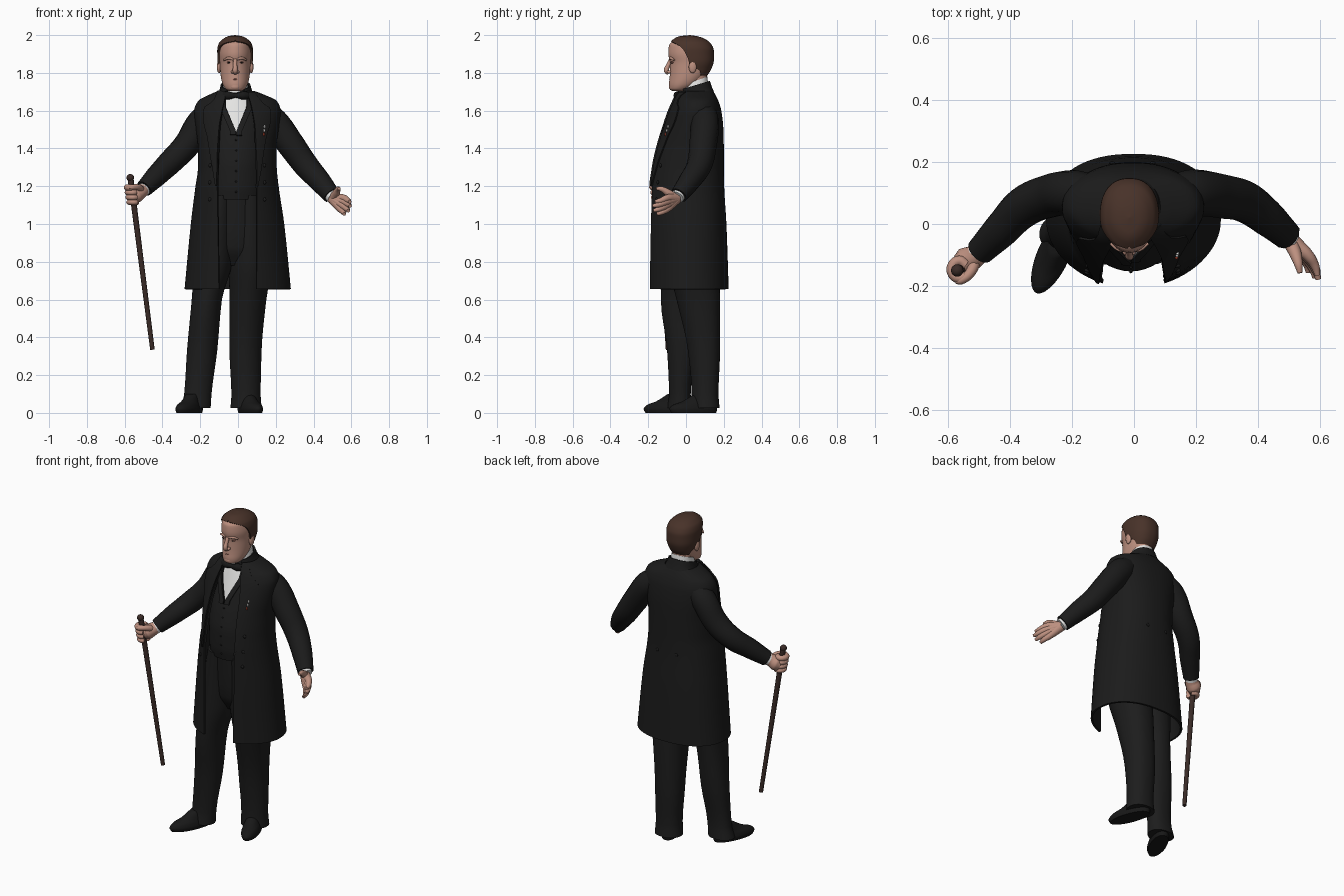
import bpy
from math import sin, cos, pi, asin, copysign, radians
from mathutils import Vector

if "Cube" in bpy.data.objects:
    bpy.data.objects.remove(bpy.data.objects["Cube"])


def material(name, *rgb):
    mat = bpy.data.materials.new(name)
    mat.use_nodes = True
    mat.diffuse_color = (*rgb, 1)
    mat.node_tree.nodes["Principled BSDF"].inputs["Base Color"].default_value = (*rgb, 1)
    return mat


coat_black = material("coat black", .011, .011, .011)
suit_black = material("suit charcoal", .012, .012, .012)
shoe_black = material("shoe black", .009, .009, .009)
skin = material("skin", .51, .28, .215)
lip = material("lip", .34, .14, .11)
hair_brown = material("hair brown", .065, .032, .022)
wood = material("cane wood", .042, .024, .02)
linen = material("white linen", .78, .78, .77)
red = material("pin red", .45, .06, .03)
FRONT_POWER, BACK_POWER = 1.9, 2.3


def finish(obj, mat):
    """Apply modifiers, colour and shade one part."""
    bpy.ops.object.select_all(action='DESELECT')
    obj.select_set(True)
    bpy.context.view_layer.objects.active = obj
    bpy.ops.object.convert(target='MESH')
    obj = bpy.context.object
    obj.data.materials.clear()
    obj.data.materials.append(mat)
    bpy.ops.object.shade_smooth_by_angle(angle=radians(50))
    return obj


def interp(rows, z):
    """Monotone smooth interpolation of table rows keyed by their first value."""
    z = min(max(z, rows[0][0]), rows[-1][0])
    i = max(k for k in range(len(rows) - 1) if rows[k][0] <= z)
    h = rows[i + 1][0] - rows[i][0]
    t = (z - rows[i][0]) / h

    def slope(k, c):
        return (rows[k + 1][c] - rows[k][c]) / (rows[k + 1][0] - rows[k][0])

    def tangent(k, c):
        if k == 0 or k == len(rows) - 1:
            return slope(min(k, len(rows) - 2), c)
        a, b = slope(k - 1, c), slope(k, c)
        return 2 * a * b / (a + b) if a * b > 0 else 0

    out = []
    for c in range(1, len(rows[0])):
        p, q = rows[i][c], rows[i + 1][c]
        s = t * t * (3 - 2 * t)
        out.append(p + (q - p) * s + h * (t * (1 - t) ** 2 * tangent(i, c)
                                          - t * t * (1 - t) * tangent(i + 1, c)))
    return out


def surface(rows, z, a, offset=0):
    """Point on a rounded section; angle 0 is the front, pi/2 the left."""
    x0, x1, y0, y1 = interp(rows, z)
    s, c = sin(a), cos(a)
    power = 2 / (FRONT_POWER if c > 0 else BACK_POWER)
    x = (x0 + x1) / 2 + ((x1 - x0) / 2 + offset) * copysign(abs(s) ** power, s)
    y = (y0 + y1) / 2 - ((y1 - y0) / 2 + offset) * copysign(abs(c) ** power, c)
    return Vector((x, y, z))


def edge(rows, z, gap):
    """Front angle at which the section lies the given distance beside its middle."""
    x0, x1 = interp(rows, z)[:2]
    return asin(min(1, 2 * gap / (x1 - x0)) ** (FRONT_POWER / 2))


def shell(name, rows, mat, span=None, limits=None, segs=40, offset=0, thick=0, shear=0):
    """Loft the section table, closed all round or between two angles per height."""
    if limits:
        zs = [limits[0] + (limits[1] - limits[0]) * k / 24 for k in range(25)]
    else:
        zs = [a[0] + (b[0] - a[0]) * k / 4 for a, b in zip(rows, rows[1:]) for k in range(4)]
        zs.append(rows[-1][0])
    cols = segs + 1 if span else segs
    verts, faces = [], []
    for z in zs:
        lo, hi = span(z) if span else (0, 2 * pi)
        for k in range(cols):
            p = surface(rows, z, lo + (hi - lo) * k / segs, offset)
            p.z += shear * (p.y - .05)
            verts.append(p)
    for r in range(len(zs) - 1):
        for k in range(segs):
            n = (k + 1) % cols
            faces.append((r * cols + k, r * cols + n, (r + 1) * cols + n, (r + 1) * cols + k))
    if not span:
        faces += [tuple(reversed(range(cols))), tuple(range(len(verts) - cols, len(verts)))]
    mesh = bpy.data.meshes.new(name)
    mesh.from_pydata(verts, [], faces)
    obj = bpy.data.objects.new(name, mesh)
    bpy.context.collection.objects.link(obj)
    if thick:
        mod = obj.modifiers.new("thickness", 'SOLIDIFY')
        mod.thickness, mod.offset = thick, -1
    return finish(obj, mat)


def tube(name, points, mat):
    """Smooth tapering tube through (x, y, z, radius) points."""
    curve = bpy.data.curves.new(name, 'CURVE')
    curve.dimensions = '3D'
    curve.bevel_depth, curve.bevel_resolution, curve.use_fill_caps = 1, 4, True
    curve.resolution_u = 6
    spline = curve.splines.new('BEZIER')
    spline.bezier_points.add(len(points) - 1)
    for bp, p in zip(spline.bezier_points, points):
        bp.co, bp.radius = p[:3], p[3]
        bp.handle_left_type = bp.handle_right_type = 'AUTO'
    obj = bpy.data.objects.new(name, curve)
    bpy.context.collection.objects.link(obj)
    return finish(obj, mat)


def ball(name, loc, scale, mat):
    bpy.ops.mesh.primitive_uv_sphere_add(segments=16, ring_count=10, radius=1, location=loc)
    obj = bpy.context.object
    obj.name, obj.scale = name, scale
    return finish(obj, mat)


# Trousers and shoes
shell("trouser_hips", [(.78, -.12, .1, -.05, .1), (.88, -.18, .16, -.105, .15),
                       (1.18, -.17, .15, -.13, .15)], suit_black)
shell("right_trouser_leg", [(.025, -.305, -.145, -.1, .03), (.1, -.285, -.14, -.09, .025),
                            (.33, -.27, -.11, -.1, .055), (.6, -.245, -.085, -.133, .08),
                            (.8, -.23, -.03, -.13, .11), (1.15, -.17, -.01, -.13, .14)], suit_black)
shell("left_trouser_leg", [(.025, -.04, .125, .03, .178), (.1, -.035, .12, .03, .172),
                           (.33, -.045, .125, .01, .18), (.6, -.045, .15, -.05, .18),
                           (.8, -.05, .18, -.1, .17), (1.15, -.015, .15, -.13, .15)], suit_black)
shoe_rows = [(0, -.048, .048, -.13, .12), (.02, -.052, .052, -.14, .125),
             (.04, -.048, .048, -.125, .12), (.06, -.042, .042, -.07, .115), (.1, -.035, .035, .0, .1)]
for side, spot, turn in (("right", (-.258, -.095, 0), -.42), ("left", (.065, .045, 0), .35)):
    shoe = shell(side + "_shoe", shoe_rows, shoe_black)
    shoe.location, shoe.rotation_euler.z = spot, turn

# Waistcoat, shirt front and collar
vest = [(1.13, -.17, .15, -.14, .15), (1.2, -.17, .15, -.152, .15), (1.3, -.17, .15, -.153, .15),
        (1.4, -.17, .15, -.135, .15), (1.5, -.17, .15, -.103, .15), (1.6, -.16, .14, -.065, .14),
        (1.68, -.11, .09, -.032, .13), (1.72, -.07, .05, -.01, .11)]
shell("waistcoat", vest, suit_black)


def vee(z):
    a = edge(vest, z, .052 * min(1, (z - 1.489) / .13))
    return -a, a


shell("shirt_front", vest, linen, span=vee, limits=(1.49, 1.69), segs=12, offset=.005, thick=.004)
for side in (-1, 1):
    shell("waistcoat_lapel", vest, suit_black, limits=(1.47, 1.67), segs=4, offset=.012, thick=.01,
          span=lambda z: [side * edge(vest, z, max(.001, .052 * min(1, (z - 1.489) / .13)) + w)
                          for w in (0, .028)])
for k in range(6):
    ball("waistcoat_button", surface(vest, 1.17 + .055 * k, 0, .002), (.005, .004, .005), suit_black)
shell("neck", [(1.66, -.07, .04, -.01, .11), (1.8, -.075, .045, -.02, .11)], skin)
shell("shirt_collar", [(1.69, -.082, .056, -.03, .12), (1.73, -.08, .052, -.022, .116),
                       (1.758, -.078, .048, -.018, .113)], linen, shear=.35)
shell("cravat_band", [(1.68, -.086, .06, -.034, .122), (1.712, -.084, .058, -.03, .12)], shoe_black, shear=.3)
tube("bow_tie", [(-.075, -.035, 1.68, .02), (-.05, -.045, 1.68, .022), (-.012, -.05, 1.68, .011),
                 (.026, -.045, 1.68, .022), (.05, -.035, 1.68, .02)], shoe_black)

# Frock coat, open down the front
coat = [(.655, -.283, .28, -.208, .226), (1, -.25, .245, -.208, .214), (1.2, -.225, .215, -.207, .202),
        (1.3, -.212, .205, -.195, .2), (1.4, -.212, .203, -.17, .2), (1.5, -.222, .215, -.133, .198),
        (1.6, -.232, .226, -.09, .187), (1.65, -.212, .207, -.065, .172), (1.69, -.14, .125, -.048, .152),
        (1.705, -.105, .085, -.04, .142)]
opening = [(.655, .1), (1.2, .105), (1.5, .095), (1.6, .08), (1.7, .055)]
lapel_width = [(1.2, .003), (1.45, .05), (1.6, .09), (1.625, .088), (1.64, .06), (1.7, .035)]


def front_edge(z, extra=0):
    return edge(coat, z, interp(opening, z)[0] + extra)


def coat_span(z):
    return front_edge(z), 2 * pi - front_edge(z)


shell("frock_coat", coat, coat_black, span=coat_span, thick=.012, segs=64)
shell("coat_collar", [(1.67, -.115, .095, -.045, .148), (1.7, -.1, .076, -.038, .137),
                      (1.735, -.092, .066, -.032, .126)], coat_black, span=coat_span, thick=.01, shear=.3)
for side in (-1, 1):
    shell("coat_lapel", coat, coat_black, limits=(1.2, 1.7), segs=8, offset=.008, thick=.008,
          span=lambda z: (side * front_edge(z, -.003), side * front_edge(z, interp(lapel_width, z)[0])))
    for z in (1.13, 1.22, 1.31):
        ball("coat_button", surface(coat, z, side * front_edge(z, .04)), (.01, .007, .01), coat_black)
    ball("back_button", surface(coat, 1.2, pi + side * .25), (.01, .005, .01), coat_black)
for k, mat in enumerate((red, linen, linen)):
    ball("lapel_pin", surface(coat, 1.475 + .02 * k, edge(coat, 1.48, .135), .01), (.005, .005, .009), mat)

# Sleeves and cuffs
tube("right_sleeve", [(-.13, .09, 1.595, .068), (-.195, .1, 1.54, .074), (-.27, .09, 1.42, .071),
                      (-.355, .055, 1.33, .066), (-.43, -.02, 1.255, .058), (-.497, -.088, 1.187, .046)], coat_black)
tube("left_sleeve", [(.12, .09, 1.595, .068), (.19, .1, 1.54, .076), (.28, .09, 1.42, .073),
                     (.36, .07, 1.31, .067), (.43, .02, 1.23, .059), (.495, -.038, 1.152, .047)], coat_black)
tube("right_cuff", [(-.48, -.07, 1.2, .036), (-.506, -.096, 1.178, .036)], linen)
tube("left_cuff", [(.475, -.025, 1.17, .037), (.504, -.047, 1.142, .037)], linen)

# Walking cane
cane_top, cane_tip = Vector((-.57, -.15, 1.25)), Vector((-.453, -.095, .335))
tube("cane_shaft", [(*cane_top, .016), (*cane_top.lerp(cane_tip, .5), .014), (*cane_tip, .012)], wood)
ball("cane_knob", cane_top - Vector((0, 0, .005)), (.02, .02, .02), wood)

# Right hand gripping the cane
tube("right_palm", [(-.49, -.08, 1.19, .032), (-.515, -.105, 1.172, .038),
                    (-.54, -.118, 1.155, .044), (-.56, -.13, 1.145, .034)], skin)
for k in range(4):
    z = 1.193 - .026 * k
    hub = cane_top.lerp(cane_tip, (1.25 - z) / .915)
    arc = [radians(d) for d in (30, 90, 150, 210, 270, 315)]
    tube("right_finger", [(hub.x + .025 * cos(a), hub.y + .028 * sin(a), z, .0165 - .001 * k) for a in arc], skin)
tube("right_thumb", [(-.51, -.115, 1.18, .02), (-.53, -.16, 1.195, .016),
                     (-.56, -.182, 1.195, .014), (-.575, -.185, 1.192, .008)], skin)

# Left hand held open
wrist = Vector((.5, -.05, 1.135))
knuckles = ((.56, -.1, 1.137), (.563, -.108, 1.116), (.555, -.108, 1.097), (.542, -.1, 1.08))
tips = ((.592, -.165, 1.118), (.594, -.178, 1.095), (.584, -.173, 1.07), (.562, -.155, 1.052))
for knuckle, tip in zip(map(Vector, knuckles), map(Vector, tips)):
    mid = knuckle.lerp(tip, .55) + Vector((.006, 0, -.003))
    tube("left_finger", [(*wrist, .029), (*wrist.lerp(knuckle, .5), .025), (*knuckle, .019),
                         (*mid, .0145), (*tip, .009)], skin)
tube("left_thumb", [(.505, -.06, 1.14, .024), (.52, -.095, 1.165, .02),
                    (.53, -.13, 1.185, .014), (.535, -.158, 1.188, .008)], skin)

# Head
head = [(1.703, -.048, .018, -.07, 0), (1.715, -.066, .036, -.087, .02), (1.74, -.081, .051, -.09, .06),
        (1.77, -.089, .059, -.087, .09), (1.8, -.093, .063, -.085, .11), (1.85, -.096, .066, -.084, .125),
        (1.9, -.1, .07, -.094, .13), (1.945, -.094, .064, -.09, .12), (1.965, -.083, .053, -.073, .1),
        (1.978, -.06, .03, -.045, .08)]
shell("head", head, skin)
middle = -.015
tube("nose", [(middle, -.078, 1.875, .01), (middle, -.094, 1.84, .011),
              (middle, -.103, 1.812, .014), (middle, -.09, 1.797, .01)], skin)
tube("mouth", [(middle - .033, -.073, 1.764, .002), (middle, -.085, 1.766, .004),
               (middle + .033, -.073, 1.764, .002)], lip)
ball("chin", (middle, -.073, 1.727), (.028, .018, .02), skin)
for side in (-1, 1):
    x = middle + side * .033
    ball("nostril", (middle + side * .012, -.088, 1.805), (.01, .013, .009), skin)
    ball("eye", (x, -.07, 1.855), (.011, .01, .005), lip)
    ball("iris", (x, -.078, 1.855), (.005, .003, .004), shoe_black)
    tube("brow", [(middle + side * .01, -.085, 1.872, .006), (x, -.081, 1.878, .008),
                  (middle + side * .06, -.063, 1.868, .005)], skin)
    ball("ear", (middle + side * .085, .035, 1.832), (.012, .021, .033), skin)

# Hair, with a hairline that recedes at the temples and drops to the nape
hair = [(1.785, -.086, .056, -.03, .112), (1.82, -.1, .07, -.08, .134), (1.87, -.109, .079, -.09, .148),
        (1.92, -.11, .08, -.098, .147), (1.955, -.102, .072, -.09, .132), (1.98, -.079, .049, -.064, .1),
        (1.994, -.052, .022, -.035, .06), (2, middle - .0003, middle + .0003, .02, .0205)]
hairline = [(1.785, 120), (1.815, 112), (1.83, 86), (1.88, 80), (1.93, 68), (1.95, 52), (1.961, 34),
            (1.97, 0), (2, 0)]


def hair_span(z):
    a = radians(interp(hairline, z)[0])
    return a, 2 * pi - a


shell("hair", hair, hair_brown, span=hair_span, segs=48, thick=.014)
